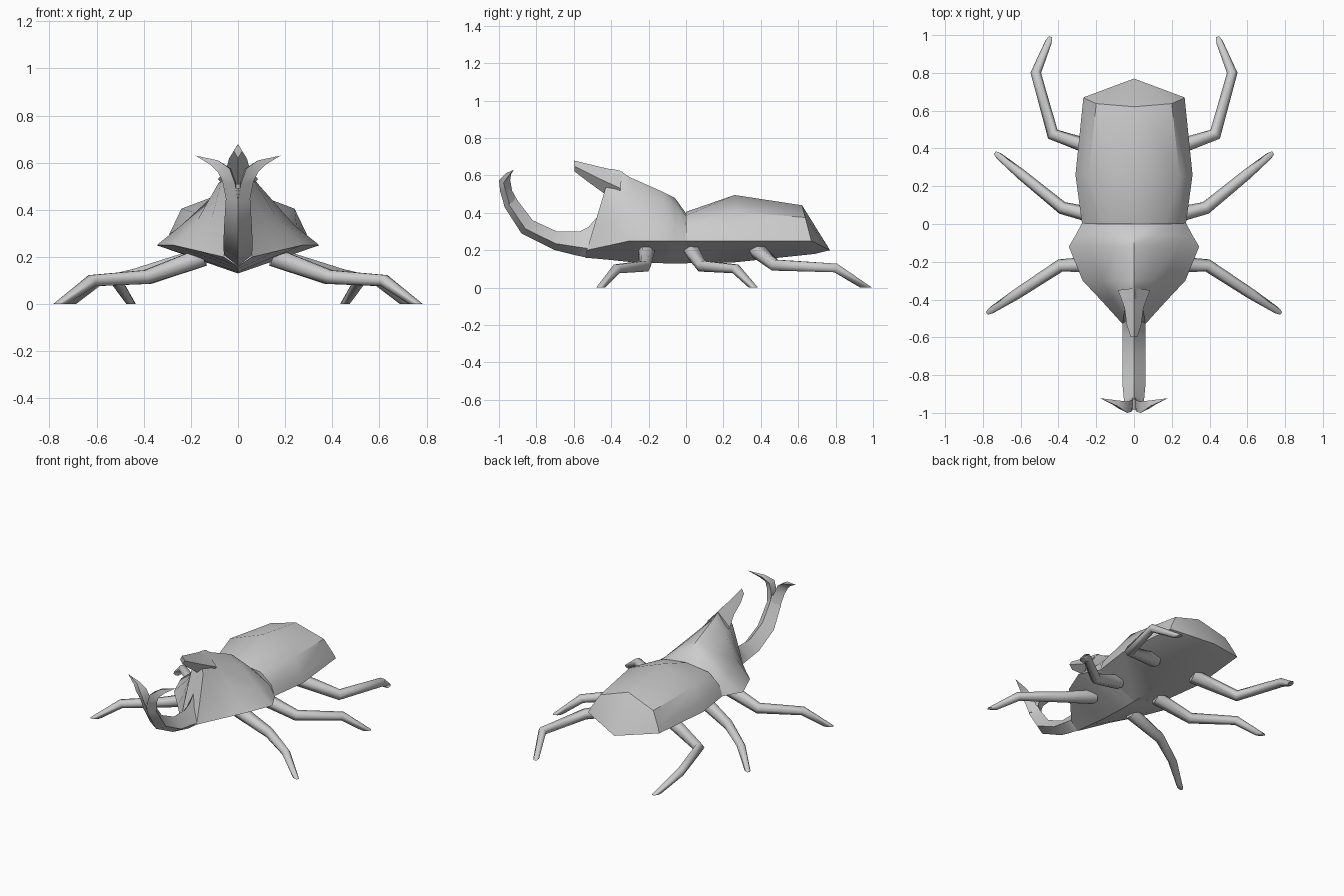
import bpy
import bmesh
import math
from mathutils import Vector

if "Cube" in bpy.data.objects:
    bpy.data.objects.remove(bpy.data.objects["Cube"], do_unlink=True)

shell = bpy.data.materials.new("shell grey")
shell.use_nodes = True
colour = (0.6, 0.6, 0.6, 1)
shell.diffuse_color = colour
shell.node_tree.nodes["Principled BSDF"].inputs["Base Color"].default_value = colour


def loft(name, rings, mirrored=False, angle=40):
    """Skin closed rings of equal length into one solid, optionally with a twin across x."""
    bm = bmesh.new()
    loops = [[bm.verts.new(p) for p in ring] for ring in rings]
    count = len(rings[0])
    for a, b in zip(loops, loops[1:]):
        for i in range(count):
            j = (i + 1) % count
            bm.faces.new((a[i], a[j], b[j], b[i]))
    bm.faces.new(loops[0])
    bm.faces.new(loops[-1])
    bmesh.ops.remove_doubles(bm, verts=bm.verts, dist=0.0005)
    bmesh.ops.recalc_face_normals(bm, faces=bm.faces)
    mesh = bpy.data.meshes.new(name)
    bm.to_mesh(mesh)
    bm.free()
    mesh.materials.append(shell)
    obj = bpy.data.objects.new(name, mesh)
    bpy.context.collection.objects.link(obj)
    if mirrored:
        modifier = obj.modifiers.new("twin", 'MIRROR')
        modifier.use_mirror_merge = False
    bpy.ops.object.select_all(action='DESELECT')
    bpy.context.view_layer.objects.active = obj
    obj.select_set(True)
    bpy.ops.object.shade_smooth_by_angle(angle=math.radians(angle))
    return obj


def section(y, bottom, sides, top, lean=0.0):
    """Symmetric cross-section; lean tilts it along y around the rim height."""
    half = [(0, bottom)] + sides + [(0, top)]
    outline = half + [(-x, z) for x, z in reversed(sides)]
    return [(x, y + lean * (z - 0.25), z) for x, z in outline]


def diamond(outer, inner, width, bias=0.35):
    """Four-sided horn ring between an outer and an inner (y, z) point."""
    o, i = Vector((0, *outer)), Vector((0, *inner))
    side = o.lerp(i, bias)
    across = Vector((width, 0, 0))
    return [o, side + across, i, side - across]


def leg(name, path, radii, sides=6):
    """Jointed tube along a path, cut flat on the ground at the tip."""
    pts = [Vector(p) for p in path]
    rings = []
    for n, (p, r) in enumerate(zip(pts, radii)):
        before = (p - pts[n - 1]).normalized() if n else Vector()
        after = (pts[n + 1] - p).normalized() if n + 1 < len(pts) else Vector()
        along = (before + after).normalized()
        across = along.cross(Vector((0, 0, 1))).normalized()
        up = across.cross(along)
        ring = []
        for k in range(sides):
            a = math.tau * k / sides
            q = p + r * (math.cos(a) * across + math.sin(a) * up)
            if n + 1 == len(pts):
                q -= along * (q.z / along.z)
            ring.append(q)
        rings.append(ring)
    return loft(name, rings, mirrored=True, angle=65)


# Abdomen: wing cases with a sharp rim, closing to a point at the rear
tail = [(0, 0.77, 0.2)] * 8
loft("abdomen", [
    section(0, 0.13, [(0.275, 0.25), (0.25, 0.32), (0.17, 0.385)], 0.405),
    section(0.26, 0.135, [(0.31, 0.25), (0.29, 0.3), (0.24, 0.405)], 0.495),
    section(0.67, 0.18, [(0.268, 0.25), (0.25, 0.29), (0.2, 0.375)], 0.44, lean=-0.26),
    tail,
])

# Thorax: flares out, then narrows and rises toward the two horns
loft("thorax", [
    section(0.005, 0.13, [(0.275, 0.25), (0.24, 0.31), (0.14, 0.37)], 0.39),
    section(-0.06, 0.13, [(0.31, 0.25), (0.24, 0.33), (0.11, 0.44)], 0.48),
    section(-0.12, 0.13, [(0.345, 0.25), (0.24, 0.335), (0.1, 0.465)], 0.51),
    section(-0.3, 0.137, [(0.272, 0.25), (0.17, 0.36), (0.085, 0.51)], 0.59),
    section(-0.41, 0.15, [(0.165, 0.225), (0.115, 0.35), (0.07, 0.52)], 0.625, lean=0.15),
    section(-0.515, 0.16, [(0.06, 0.2), (0.055, 0.33), (0.045, 0.5)], 0.635, lean=0.3),
])

# Upper horn: tapers forward to a beak
loft("upper_horn", [
    diamond((-0.34, 0.62), (-0.36, 0.44), 0.085, 0.5),
    diamond((-0.45, 0.643), (-0.44, 0.505), 0.05, 0.5),
    diamond((-0.54, 0.665), (-0.53, 0.57), 0.038, 0.5),
    diamond((-0.6, 0.68), (-0.595, 0.62), 0.018, 0.5),
])

# Lower horn: long upward hook
loft("lower_horn", [
    diamond((-0.46, 0.155), (-0.44, 0.42), 0.06),
    diamond((-0.53, 0.16), (-0.52, 0.325), 0.06, 0.3),
    diamond((-0.6, 0.175), (-0.57, 0.3), 0.06),
    diamond((-0.7, 0.2), (-0.69, 0.3), 0.062),
    diamond((-0.88, 0.29), (-0.82, 0.36), 0.06),
    diamond((-0.97, 0.43), (-0.9, 0.465), 0.052),
    diamond((-0.985, 0.49), (-0.925, 0.51), 0.035),
])

# Forked tip of the lower horn
loft("horn_prong", [
    [(0, -0.968, 0.43), (0.052, -0.945, 0.45), (0, -0.905, 0.465)],
    [(0.012, -0.993, 0.51), (0.066, -0.965, 0.52), (0.01, -0.93, 0.52)],
    [(0.035, -1.0, 0.575), (0.085, -0.975, 0.56), (0.03, -0.94, 0.575)],
    [(0.085, -0.965, 0.61), (0.115, -0.955, 0.59), (0.08, -0.935, 0.605)],
    [(0.18, -0.922, 0.63)] * 3,
], mirrored=True)

# Three pairs of legs
thickness = (0.045, 0.034, 0.028, 0.018)
paths = {
    "front_leg": [(0.15, -0.21, 0.2), (0.39, -0.22, 0.115), (0.62, -0.37, 0.1), (0.755, -0.457, 0)],
    "middle_leg": [(0.15, 0.03, 0.2), (0.38, 0.085, 0.115), (0.6, 0.265, 0.1), (0.715, 0.36, 0)],
    "rear_leg": [(0.15, 0.38, 0.2), (0.43, 0.475, 0.12), (0.52, 0.8, 0.105), (0.453, 0.963, 0)],
}
for name, path in paths.items():
    leg(name, path, thickness)
